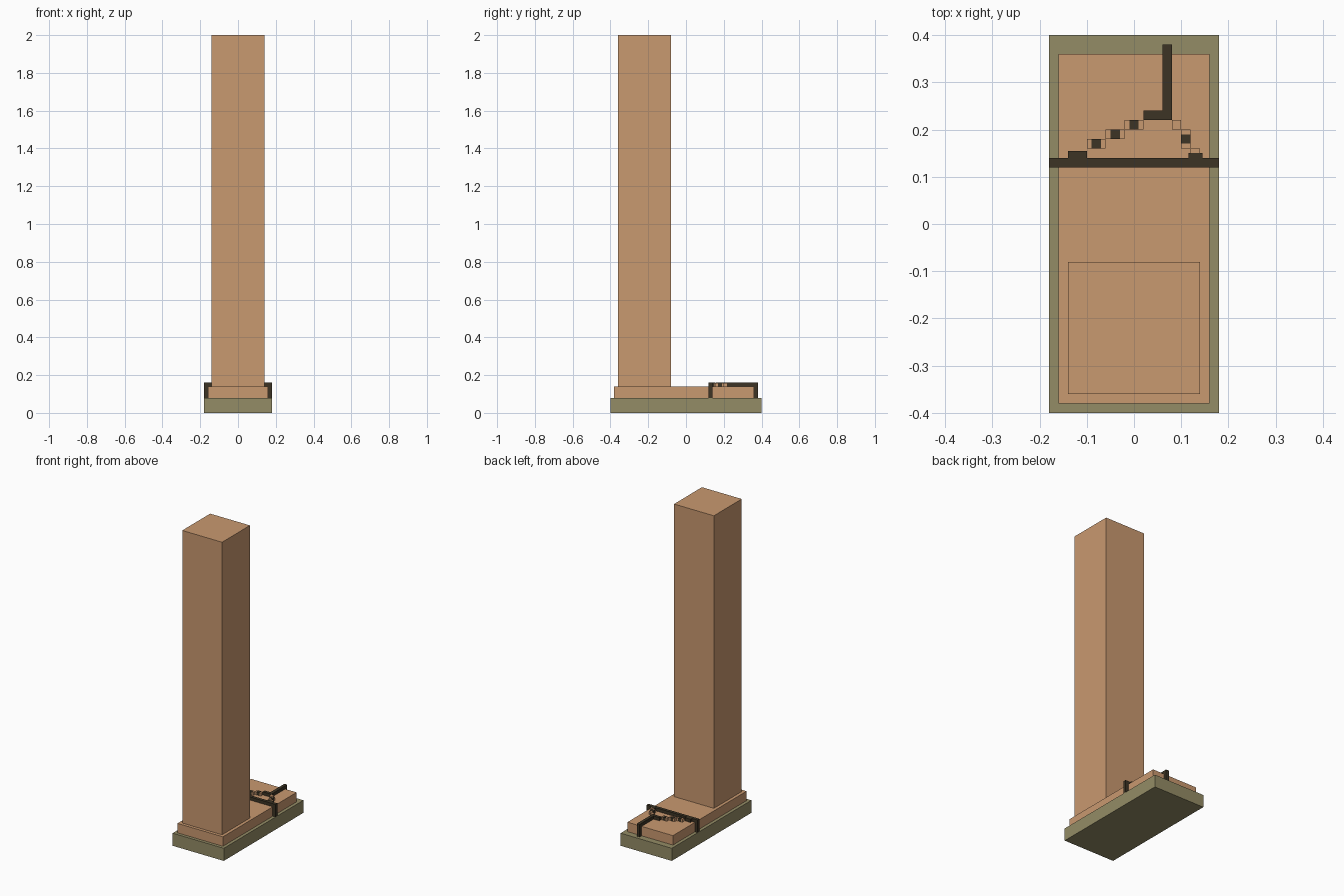
import bpy
import bmesh

if "Cube" in bpy.data.objects:
    bpy.data.objects.remove(bpy.data.objects["Cube"])


def material(name, rgb):
    m = bpy.data.materials.new(name)
    m.diffuse_color = (*rgb, 1)
    m.use_nodes = True
    m.node_tree.nodes["Principled BSDF"].inputs["Base Color"].default_value = m.diffuse_color
    return m


skin = material("skin tan", (0.584, 0.319, 0.162))
olive = material("olive sole", (0.296, 0.262, 0.133))
dark = material("dark strap", (0.045, 0.034, 0.018))


def boxes(name, mat, ranges):
    """One flat-faced object from (x0, x1, y0, y1, z0, z1) blocks."""
    bm = bmesh.new()
    for x0, x1, y0, y1, z0, z1 in ranges:
        cube = bmesh.ops.create_cube(bm, size=1)["verts"]
        for v in cube:
            v.co.x = x1 if v.co.x > 0 else x0
            v.co.y = y1 if v.co.y > 0 else y0
            v.co.z = z1 if v.co.z > 0 else z0
    mesh = bpy.data.meshes.new(name)
    bm.to_mesh(mesh)
    bm.free()
    mesh.materials.append(mat)
    obj = bpy.data.objects.new(name, mesh)
    bpy.context.collection.objects.link(obj)
    return obj


LOW, TOP, HIGH = 0.08, 0.14, 0.16

# Sole, foot and leg
boxes("sole", olive, [(-0.18, 0.18, -0.40, 0.40, 0, LOW)])
boxes("foot", skin, [(-0.16, 0.16, -0.38, 0.36, LOW, TOP)])
boxes("leg", skin, [(-0.14, 0.14, -0.36, -0.08, TOP, 2.0)])

# Strap across the foot, running down both sides to the sole
boxes("cross_strap", dark,
      [(-0.18, 0.18, 0.12, 0.14, TOP, HIGH)]
      + [(min(s * 0.16, s * 0.18), max(s * 0.16, s * 0.18), 0.12, 0.14, LOW, TOP)
         for s in (-1, 1)])

# Toe strap, dropping over the front of the foot
boxes("toe_strap", dark, [(0.06, 0.08, 0.22, 0.38, TOP, HIGH),
                          (0.06, 0.08, 0.36, 0.38, LOW, TOP)])

# Stepped diagonal straps: dark knots joined by lighter links
knots = [(-0.09 + 0.04 * i, -0.07 + 0.04 * i, 0.16 + 0.02 * i, 0.18 + 0.02 * i, TOP, HIGH)
         for i in range(3)]
knots += [(-0.14, -0.10, 0.14, 0.155, TOP, HIGH), (0.02, 0.06, 0.22, 0.24, TOP, HIGH),
          (0.10, 0.12, 0.17, 0.19, TOP, HIGH), (0.115, 0.145, 0.14, 0.15, TOP, HIGH)]
boxes("diagonal_strap_knots", dark, knots)

links = []
for i in range(3):
    x, y = -0.08 + 0.04 * i, 0.16 + 0.02 * i
    for s in (-1, 1):
        c = x + s * 0.015
        links.append((c - 0.005, c + 0.005, y, y + 0.02, TOP, HIGH - 0.001))
links += [(0.08, 0.10, 0.20, 0.22, TOP, HIGH - 0.001),
          (0.10, 0.12, 0.19, 0.20, TOP, HIGH - 0.001),
          (0.10, 0.12, 0.16, 0.17, TOP, HIGH - 0.001),
          (0.12, 0.14, 0.15, 0.16, TOP, HIGH - 0.001)]
boxes("diagonal_strap_links", skin, links)
